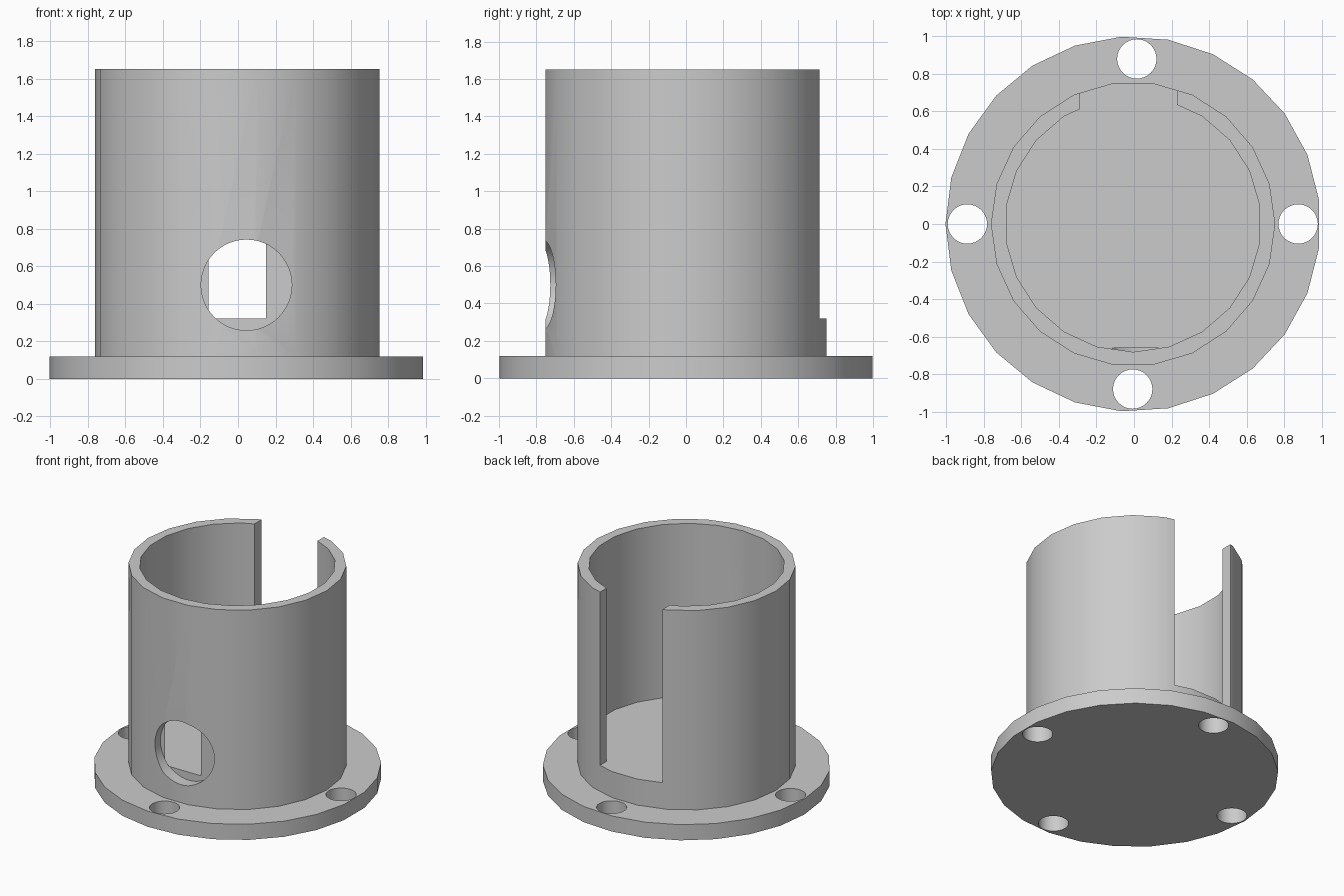
import bpy
import math

if "Cube" in bpy.data.objects:
    bpy.data.objects.remove(bpy.data.objects["Cube"], do_unlink=True)

grey = bpy.data.materials.new("plain_grey")
grey.use_nodes = True
GREY = (0.6, 0.6, 0.6, 1.0)
grey.diffuse_color = GREY
grey.node_tree.nodes["Principled BSDF"].inputs["Base Color"].default_value = GREY

CX = -0.005  # shared axis of the round parts


def cylinder(name, radius, sides, z0, z1, x=CX, y=0.0, turn=0.0):
    """Upright prism whose first corner points along +x, plus a turn."""
    bpy.ops.mesh.primitive_cylinder_add(
        vertices=sides, radius=radius, depth=z1 - z0,
        location=(x, y, (z0 + z1) / 2), rotation=(0, 0, math.pi / 2 + turn))
    obj = bpy.context.object
    obj.name = name
    obj.data.materials.append(grey)
    return obj


def cut(target, cutter):
    """Subtract the cutter from the target and discard it."""
    mod = target.modifiers.new("cut", 'BOOLEAN')
    mod.operation = 'DIFFERENCE'
    mod.solver = 'EXACT'
    mod.object = cutter
    bpy.ops.object.select_all(action='DESELECT')
    bpy.context.view_layer.objects.active = target
    target.select_set(True)
    bpy.ops.object.modifier_apply(modifier=mod.name)
    bpy.data.objects.remove(cutter, do_unlink=True)


def smooth(obj):
    bpy.ops.object.select_all(action='DESELECT')
    bpy.context.view_layer.objects.active = obj
    obj.select_set(True)
    bpy.ops.object.shade_smooth_by_angle(angle=math.radians(30))


# Mounting flange with four bolt holes
flange = cylinder("mounting_flange", 1.0, 25, 0.0, 0.12)
for x, y in ((0.875, 0), (0.015, 0.88), (-0.888, 0), (-0.007, -0.88)):
    cut(flange, cylinder("bolt_hole", 0.105, 32, -0.1, 0.3, x, y))
smooth(flange)

# Cup standing on the flange, bored out down to a raised floor
cup = cylinder("cup_wall", 0.758, 22, 0.12, 1.65)
cut(cup, cylinder("bore", 0.682, 22, 0.32, 2.0, turn=math.pi / 22))

# Tall open slot at the back
bpy.ops.mesh.primitive_cube_add(size=1, location=(-0.03, 0.6, 1.16))
slot = bpy.context.object
slot.scale = (0.52, 0.8, 1.68)
slot.data.materials.append(grey)
cut(cup, slot)

# Round port through the front wall
port = cylinder("port", 0.242, 48, -0.17, 0.17, 0.045, 0.0)
port.rotation_euler = (math.pi / 2, 0, 0)
port.location = (0.045, -0.83, 0.5)
cut(cup, port)
smooth(cup)
